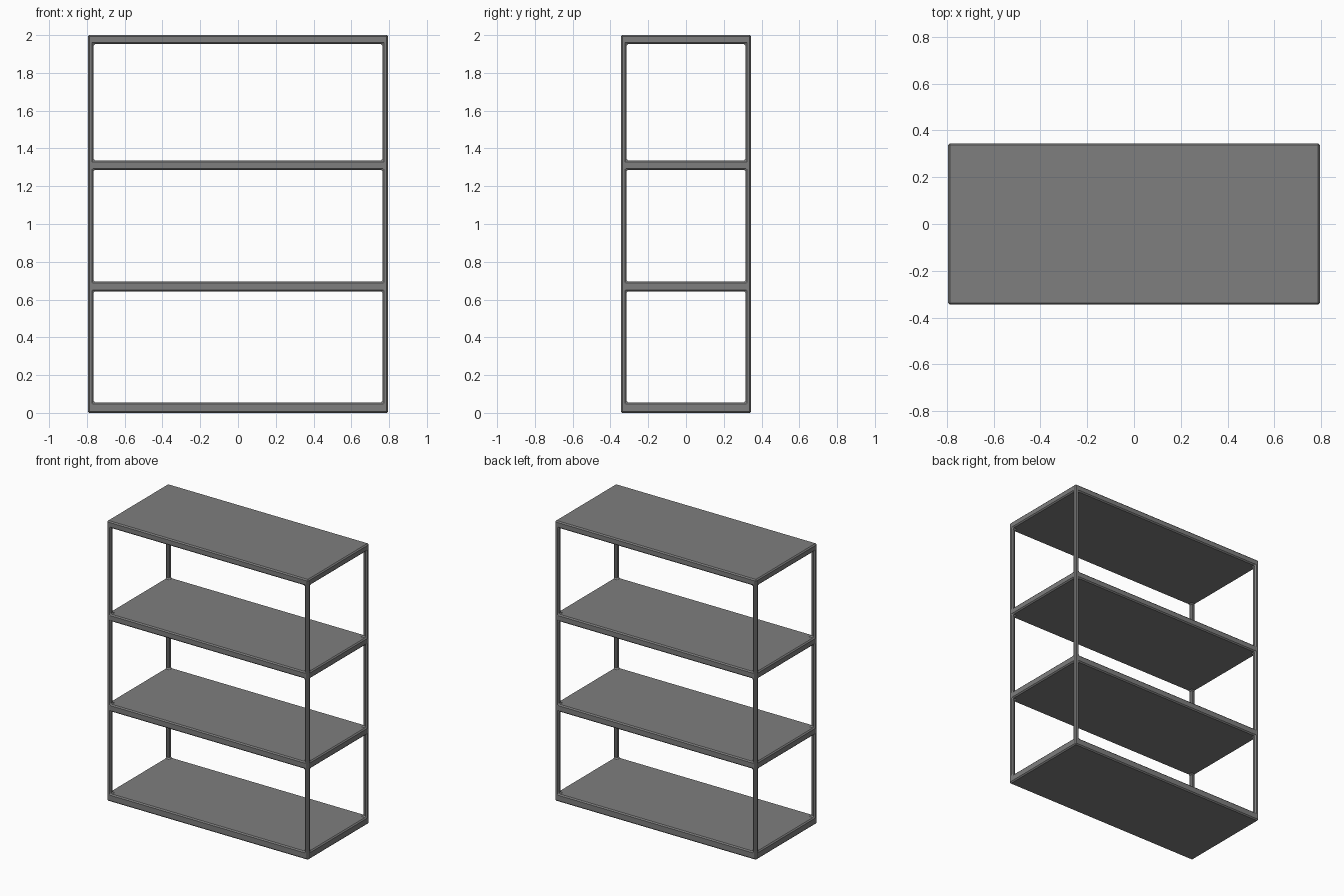
import bpy, bmesh, math

if "Cube" in bpy.data.objects:
    bpy.data.objects.remove(bpy.data.objects["Cube"])

# Overall grid lines: outer faces, post inner faces, shelf levels
HX, HY, POST = 0.795, 0.345, 0.03
XS = [-HX, -HX + POST, HX - POST, HX]
YS = [-HY, -HY + POST, HY - POST, HY]
ZS = [0.0, 0.055, 0.643, 0.695, 1.287, 1.337, 1.952, 2.0]


def solid(i, j, k):
    """Shelves fill the even layers; posts fill the corners of the odd ones."""
    if not (0 <= i < 3 and 0 <= j < 3 and 0 <= k < 7):
        return False
    return k % 2 == 0 or (i != 1 and j != 1)


# Shelves and corner posts welded into one unit: keep only boundary faces
bm = bmesh.new()
verts = {}


def vert(key):
    if key not in verts:
        verts[key] = bm.verts.new((XS[key[0]], YS[key[1]], ZS[key[2]]))
    return verts[key]


for i in range(3):
    for j in range(3):
        for k in range(7):
            if not solid(i, j, k):
                continue
            for axis in range(3):
                for side in (0, 1):
                    nb = [i, j, k]
                    nb[axis] += 2 * side - 1
                    if solid(*nb):
                        continue
                    ring = []
                    for a, b in ((0, 0), (1, 0), (1, 1), (0, 1)):
                        p = [i, j, k]
                        p[axis] += side
                        p[(axis + 1) % 3] += a
                        p[(axis + 2) % 3] += b
                        ring.append(vert(tuple(p)))
                    bm.faces.new(ring if side else ring[::-1])

# Merge coplanar faces so only true edges remain
bmesh.ops.dissolve_limit(bm, angle_limit=math.radians(1),
                         verts=bm.verts[:], edges=bm.edges[:])
bm.normal_update()

mesh = bpy.data.meshes.new("shelf_unit")
bm.to_mesh(mesh)
bm.free()
unit = bpy.data.objects.new("shelf_unit", mesh)
bpy.context.collection.objects.link(unit)

# Small chamfer on every edge, which also fillets the post joints
bevel = unit.modifiers.new("edge_chamfer", 'BEVEL')
bevel.width = 0.008
bevel.segments = 1
bevel.limit_method = 'ANGLE'
bevel.angle_limit = math.radians(30)

# Single grey metal colour
grey = bpy.data.materials.new("grey_metal")
grey.diffuse_color = (0.21, 0.21, 0.21, 1.0)
grey.use_nodes = True
grey.node_tree.nodes["Principled BSDF"].inputs["Base Color"].default_value = grey.diffuse_color
mesh.materials.append(grey)
